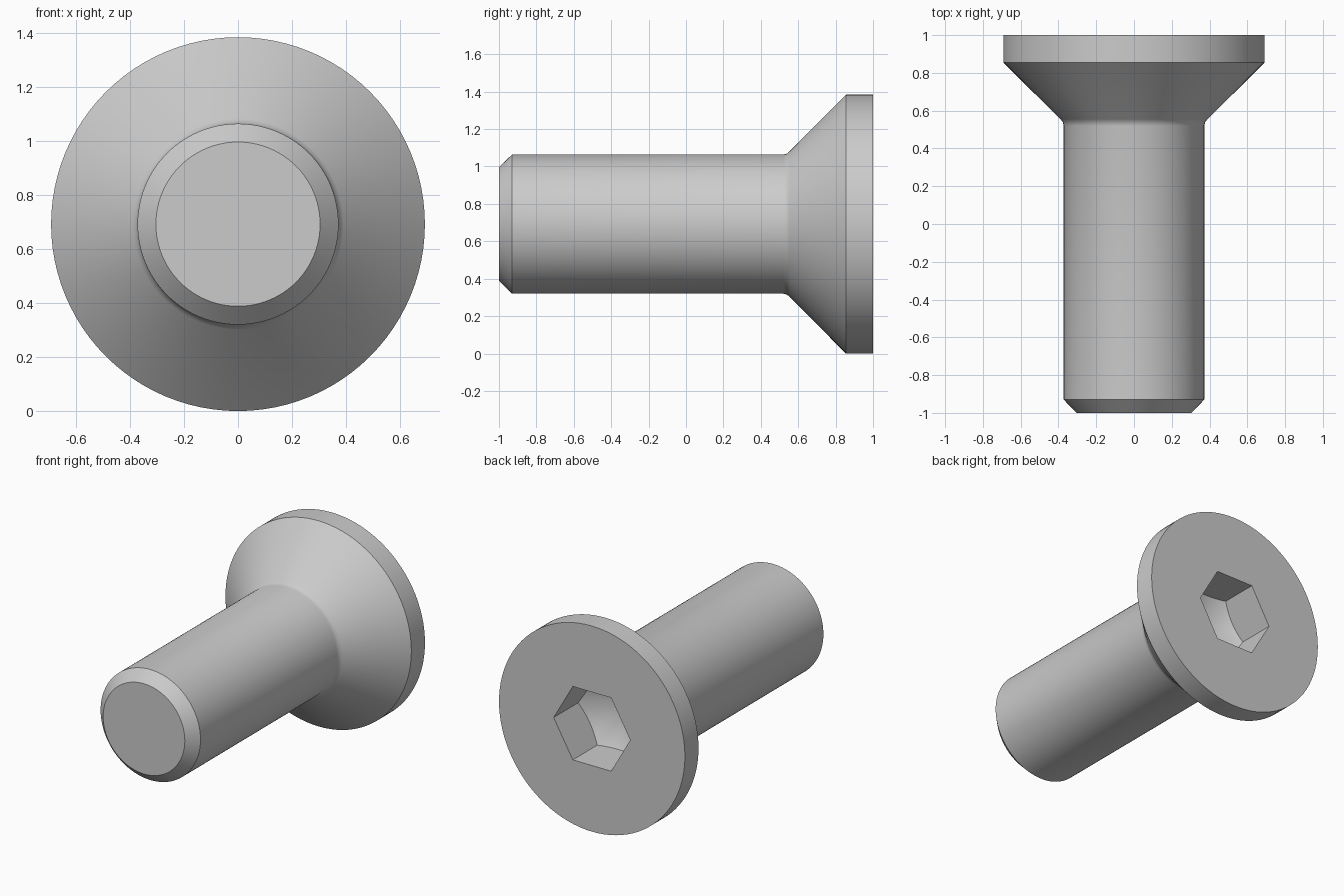
import bpy
import bmesh
from math import cos, sin, pi, radians, tan

cube = bpy.data.objects.get("Cube")
if cube:
    bpy.data.objects.remove(cube, do_unlink=True)

SEGMENTS = 96
HEAD_RADIUS = 0.692
SHAFT_RADIUS = 0.372
HEX_APOTHEM = 0.247
HEX_CORNER = HEX_APOTHEM / cos(pi / 6)
SOCKET_DEPTH = 0.26
DRILL_SLOPE = tan(radians(30))


def hex_radius(angle):
    """Distance from the axis to a hexagon with corners on the x axis."""
    return HEX_APOTHEM / cos(angle % (pi / 3) - pi / 6)


def add_ring(bm, radius, depth):
    """Ring of vertices around the y axis; radius and depth vary with angle."""
    ring = []
    for i in range(SEGMENTS):
        a = 2 * pi * i / SEGMENTS
        r = radius(a)
        ring.append(bm.verts.new((r * cos(a), depth(r), HEAD_RADIUS + r * sin(a))))
    return ring


def bridge(bm, first, second):
    for i in range(SEGMENTS):
        j = (i + 1) % SEGMENTS
        bm.faces.new((first[i], first[j], second[j], second[i]))


bm = bmesh.new()

# Tip chamfer, shaft, neck fillet, countersunk cone and rim: (radius, y)
profile = [(0.304, -1), (SHAFT_RADIUS, -0.93), (SHAFT_RADIUS, 0.52),
           (0.377, 0.54), (0.39, 0.555), (HEAD_RADIUS, 0.855), (HEAD_RADIUS, 1)]
rings = [add_ring(bm, lambda a, r=r: r, lambda _, y=y: y) for r, y in profile]

# Hexagonal socket: mouth, then the curved edge where it meets the drilled cone
rings.append(add_ring(bm, hex_radius, lambda r: 1))
rings.append(add_ring(bm, hex_radius,
                      lambda r: 1 - SOCKET_DEPTH - (HEX_CORNER - r) * DRILL_SLOPE))
for first, second in zip(rings, rings[1:]):
    bridge(bm, first, second)

# Flat tip and conical socket floor
bm.faces.new(rings[0])
apex = bm.verts.new((0, 1 - SOCKET_DEPTH - HEX_CORNER * DRILL_SLOPE, HEAD_RADIUS))
floor = rings[-1]
for i in range(SEGMENTS):
    bm.faces.new((floor[i], floor[(i + 1) % SEGMENTS], apex))
bmesh.ops.recalc_face_normals(bm, faces=bm.faces)

mesh = bpy.data.meshes.new("countersunk_bolt")
bm.to_mesh(mesh)
bm.free()
bolt = bpy.data.objects.new("countersunk_bolt", mesh)
bpy.context.collection.objects.link(bolt)

# Plain grey metal
grey = bpy.data.materials.new("steel_grey")
grey.use_nodes = True
colour = (0.6, 0.6, 0.6, 1)
grey.diffuse_color = colour
grey.node_tree.nodes["Principled BSDF"].inputs["Base Color"].default_value = colour
mesh.materials.append(grey)

bpy.ops.object.select_all(action="DESELECT")
bolt.select_set(True)
bpy.context.view_layer.objects.active = bolt
bpy.ops.object.shade_smooth_by_angle(angle=radians(30))
